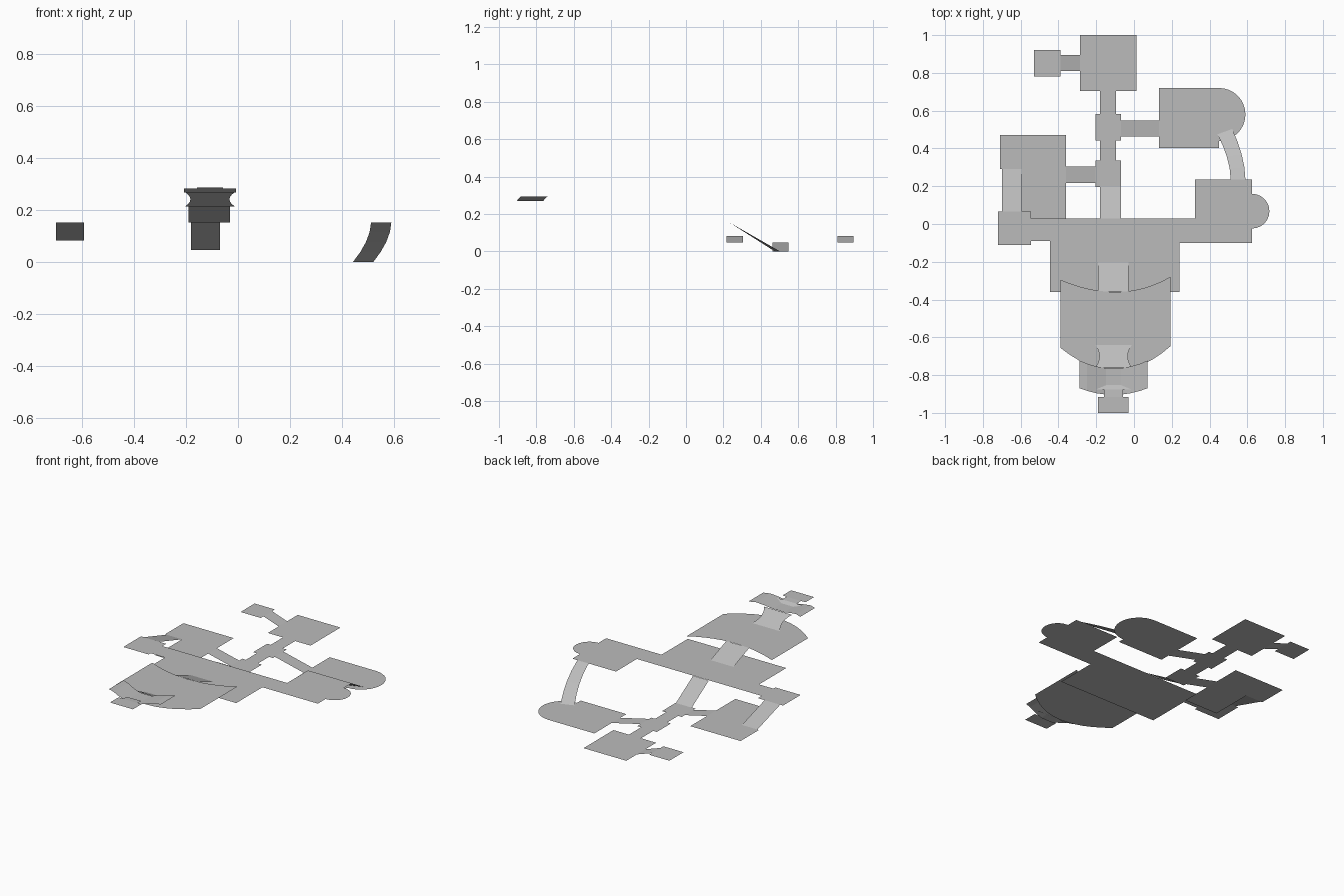
import bpy, math

if "Cube" in bpy.data.objects:
    bpy.data.objects.remove(bpy.data.objects["Cube"])

CX = -0.108  # axis of the central path
grey = bpy.data.materials.new("dark_grey")
grey.diffuse_color = (0.5, 0.5, 0.5, 1)
grey.use_nodes = True
grey.node_tree.nodes["Principled BSDF"].inputs["Base Color"].default_value = grey.diffuse_color


def mesh(name, verts, faces):
    me = bpy.data.meshes.new(name)
    me.from_pydata(verts, [], faces)
    me.update()
    me.materials.append(grey)
    ob = bpy.data.objects.new(name, me)
    bpy.context.collection.objects.link(ob)
    return ob


def floor(name, pts, z):
    """Flat outline, counter-clockwise."""
    return mesh(name, [(x, y, z) for x, y in pts], [list(range(len(pts)))])


def box(name, x0, x1, y0, y1, z):
    return floor(name, [(x0, y0), (x1, y0), (x1, y1), (x0, y1)], z)


def strip(name, left, right):
    """Ramp lofted between two rows of 3D points."""
    n = len(left)
    return mesh(name, left + right,
                [(i, n + i, n + i + 1, i + 1) for i in range(n - 1)])


def ramp_x(name, x0, z0, x1, z1, y0, y1):
    return strip(name, [(x0, y1, z0), (x1, y1, z1)], [(x0, y0, z0), (x1, y0, z1)])


def ramp_y(name, y0, z0, y1, z1, x0, x1):
    return strip(name, [(x0, y0, z0), (x0, y1, z1)], [(x1, y0, z0), (x1, y1, z1)])


def arc(cx, cy, r, a0, a1, n=12):
    return [(cx + r * math.cos(math.radians(a0 + (a1 - a0) * i / n)),
             cy + r * math.sin(math.radians(a0 + (a1 - a0) * i / n))) for i in range(n + 1)]


def bow(x0, x1, y0, y1, y_mid, n=12):
    """Shallow sagging curve from (x0, y0) to (x1, y1)."""
    pts = []
    for i in range(n + 1):
        t = i / n
        y_end = y0 + (y1 - y0) * t
        pts.append((x0 + (x1 - x0) * t, y_mid + (y_end - y_mid) * (2 * t - 1) ** 2))
    return pts


# Back rooms, junctions and narrow corridors
Z1, Z2, Z3, Z4 = 0.047, 0.083, 0.153, 0.213
box("back_room", -0.285, 0.012, 0.703, 1.0, Z1)
box("back_corridor", -0.18, -0.095, 0.582, 0.703, Z1)
box("back_junction", -0.205, -0.068, 0.443, 0.582, Z1)
box("middle_corridor", -0.18, -0.095, 0.335, 0.443, Z1)
box("front_junction", -0.205, -0.068, 0.197, 0.335, Z1)
ramp_x("small_room_ramp", -0.39, Z2, -0.285, Z1, 0.81, 0.895)
box("small_room", -0.53, -0.39, 0.782, 0.922, Z2)

# Left room with a notch for the ramp up to the side landing
ramp_x("left_room_ramp", -0.36, Z2, -0.205, Z1, 0.217, 0.305)
floor("left_room", [(-0.592, 0.025), (-0.36, 0.025), (-0.36, 0.472), (-0.71, 0.472),
                    (-0.71, 0.29), (-0.592, 0.29)], Z2)
ramp_y("left_landing_ramp", 0.065, Z3, 0.29, Z2, -0.70, -0.592)

# Right lower room with a rounded end
ramp_x("right_room_ramp", -0.068, Z1, 0.133, 0, 0.463, 0.548)
floor("right_room", [(0.133, 0.402), (0.45, 0.402)] + arc(0.45, 0.58, 0.14, -90, 90, 16)
      + [(0.133, 0.72)], 0)

# Curved ramp from the right room to the hall
inner, outer = [], []
for i in range(5):
    s = i / 4
    c = s ** 1.8
    inner.append((0.512 - 0.07 * c, 0.235 + 0.24 * s, Z3 * (1 - s)))
    outer.append((0.59 - 0.07 * c, 0.235 + 0.268 * s, Z3 * (1 - s)))
strip("curved_ramp", outer, inner)

# Main hall with side landing and right bay
ramp_y("hall_ramp", 0.03, Z3, 0.2, Z1, -0.18, -0.07)
floor("main_hall", [(-0.72, -0.11), (-0.545, -0.11), (-0.545, -0.09), (-0.445, -0.09),
                    (-0.445, -0.36), (0.24, -0.36), (0.24, -0.1), (0.625, -0.1)]
      + arc(0.625, 0.068, 0.092, -90, 90)
      + [(0.625, 0.235), (0.322, 0.235), (0.322, 0.028), (-0.545, 0.028),
         (-0.545, 0.065), (-0.72, 0.065)], Z3)

# Raised stage with bowed front and back
ramp_y("stage_ramp", -0.357, Z4, -0.2, Z3, -0.19, -0.03)
floor("stage", bow(-0.39, 0.192, -0.655, -0.648, -0.775)
      + bow(-0.39, 0.192, -0.295, -0.28, -0.36)[::-1], Z4)

# Upper ramp with concave sides
Z5, Z6 = 0.27, 0.294
rows = []
for i in range(7):
    t = i / 6
    half = 0.075 + 0.022 * (2 * t - 1) ** 2
    rows.append((half, -0.64 - 0.12 * t, Z4 + (Z5 - Z4) * t))
strip("upper_ramp", [(CX + h, y, z) for h, y, z in rows], [(CX - h, y, z) for h, y, z in rows])


# Upper gallery: low centre, ramps and raised ends on each side
def back(d):
    return -0.765 + 1.3 * d * d


def front(d):
    return -0.905 + 1.1 * d * d


ds = [-0.18, -0.14, -0.09, -0.04, 0, 0.04, 0.09, 0.14, 0.18]
zm = (Z5 + Z6) / 2
zs = [Z6, Z6, zm, Z5, Z5, Z5, zm, Z6, Z6]
strip("gallery", [(CX + d, back(d), z) for d, z in zip(ds, zs)],
      [(CX + d, front(d), z) for d, z in zip(ds, zs)])

# Front steps and end platform
ramp_y("front_step", -0.876, 0.283, -0.85, 0.268, CX - 0.1, CX + 0.1)
ramp_y("front_link", -0.915, 0.286, -0.876, 0.283, CX - 0.05, CX + 0.05)
box("front_platform", -0.19, -0.03, -1.0, -0.915, 0.286)
